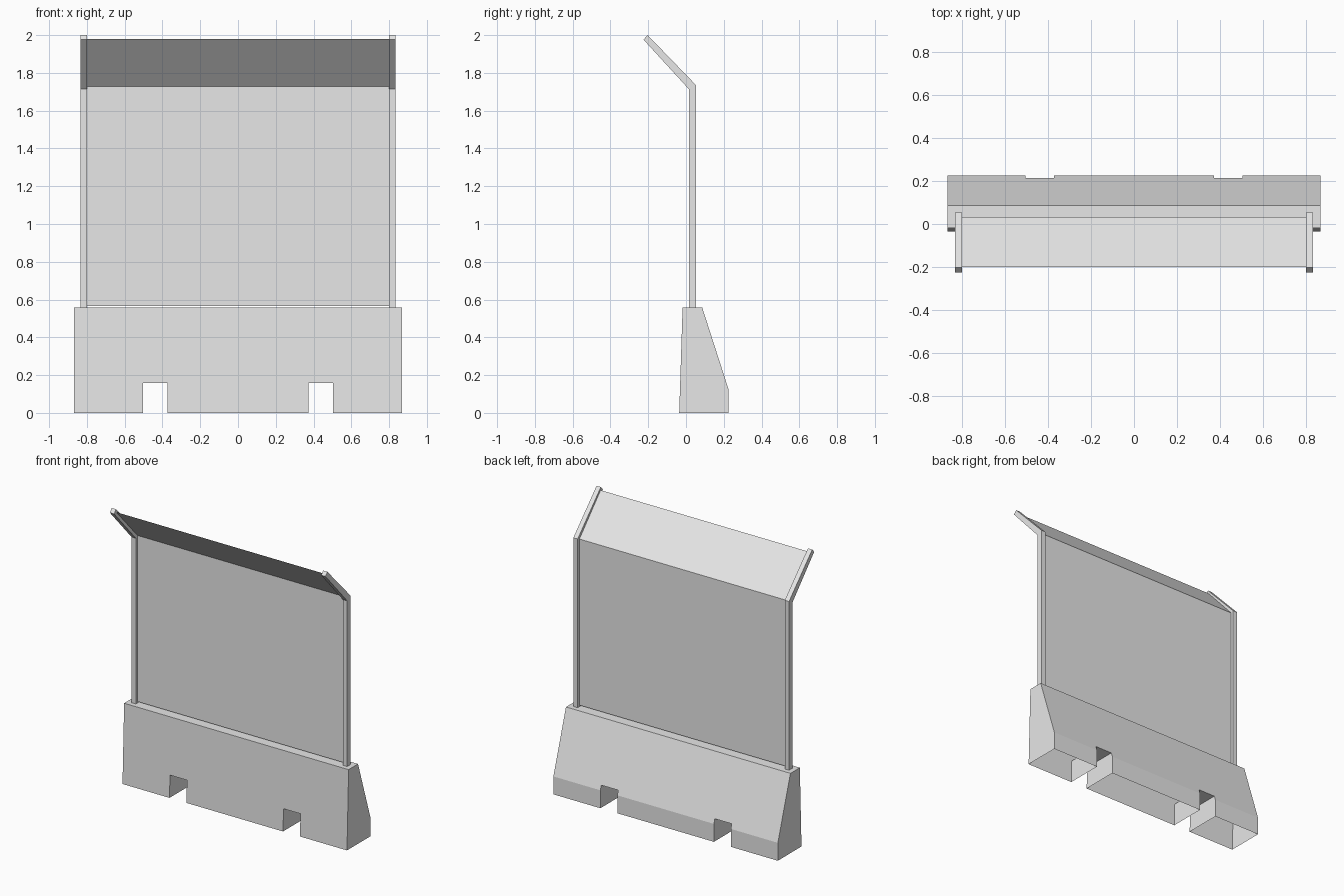
import bpy
import bmesh

cube = bpy.data.objects.get("Cube")
if cube:
    bpy.data.objects.remove(cube, do_unlink=True)

GREY = (0.8, 0.8, 0.8, 1.0)
grey = bpy.data.materials.new("light_grey")
grey.use_nodes = True
grey.diffuse_color = GREY
grey.node_tree.nodes["Principled BSDF"].inputs["Base Color"].default_value = GREY


def extrude_profile(name, profile, x0, x1):
    """Closed prism from a (y, z) profile swept between two x positions."""
    bm = bmesh.new()
    face = bm.faces.new([bm.verts.new((x0, y, z)) for y, z in profile])
    swept = bmesh.ops.extrude_face_region(bm, geom=[face])["geom"]
    verts = [v for v in swept if isinstance(v, bmesh.types.BMVert)]
    bmesh.ops.translate(bm, verts=verts, vec=(x1 - x0, 0, 0))
    return finish(name, bm)


def finish(name, bm):
    bmesh.ops.recalc_face_normals(bm, faces=bm.faces)
    mesh = bpy.data.meshes.new(name)
    bm.to_mesh(mesh)
    bm.free()
    mesh.materials.append(grey)
    obj = bpy.data.objects.new(name, mesh)
    bpy.context.collection.objects.link(obj)
    return obj


# Barrier base: steep front, sloped back
base = extrude_profile("barrier_base", [
    (-0.036, 0), (-0.018, 0.557), (0.086, 0.557), (0.225, 0.125), (0.225, 0)],
    -0.867, 0.867)

# Lifting slots cut through the foot
for side in (-1, 1):
    cutter = extrude_profile("slot_cutter", [
        (-0.3, -0.1), (-0.3, 0.157), (0.4, 0.157), (0.4, -0.1)],
        side * 0.373, side * 0.504)
    cutter.hide_render = True
    cut = base.modifiers.new("slot", 'BOOLEAN')
    cut.operation = 'DIFFERENCE'
    cut.solver = 'EXACT'
    cut.object = cutter
    bpy.context.view_layer.objects.active = base
    bpy.ops.object.modifier_apply(modifier=cut.name)
    bpy.data.objects.remove(cutter, do_unlink=True)

# The base is a hollow shell, open underneath
bm = bmesh.new()
bm.from_mesh(base.data)
under = [f for f in bm.faces if all(v.co.z < 0.001 for v in f.verts)]
bmesh.ops.delete(bm, geom=under, context='FACES')
bm.to_mesh(base.data)
bm.free()

# Bent side posts
for side, label in ((-1, "right"), (1, "left")):
    extrude_profile(label + "_post", [
        (0.015, 0.55), (0.015, 1.714), (-0.225, 1.976), (-0.203, 2.0),
        (0.053, 1.735), (0.053, 0.55)], side * 0.8, side * 0.833)

# Thin bent screen held between the posts
bm = bmesh.new()
rows = [[bm.verts.new((x, y, z)) for x in (-0.81, 0.81)]
        for y, z in ((0.033, 0.567), (0.033, 1.727), (-0.201, 1.979))]
for low, high in zip(rows, rows[1:]):
    bm.faces.new((low[0], low[1], high[1], high[0]))
finish("screen_panel", bm)
